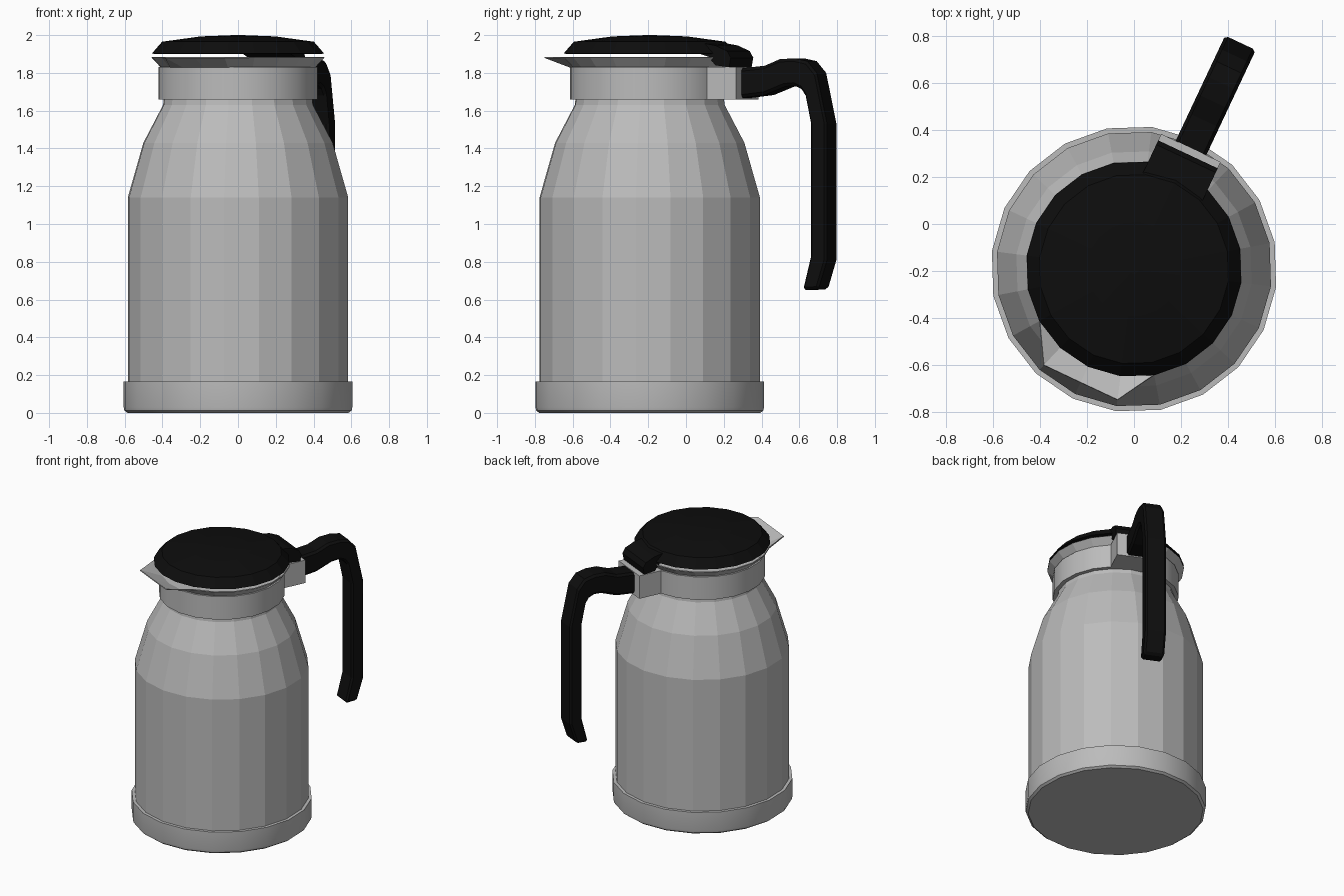
import bpy, bmesh
from math import radians, cos, sin, pi
from mathutils import Matrix

if "Cube" in bpy.data.objects:
    bpy.data.objects.remove(bpy.data.objects["Cube"])

SIDES = 20
# Local +x points toward the handle, local -x toward the spout
PLACE = Matrix.Translation((0, -0.192, 0)) @ Matrix.Rotation(radians(64.8), 4, 'Z')


def material(name, value):
    m = bpy.data.materials.new(name)
    m.use_nodes = True
    colour = (value, value, value, 1)
    m.diffuse_color = colour
    m.node_tree.nodes["Principled BSDF"].inputs["Base Color"].default_value = colour
    return m


steel = material("brushed steel", 0.5)
black = material("black plastic", 0.004)


def finish(name, bm, mat, smooth=False):
    bmesh.ops.recalc_face_normals(bm, faces=bm.faces)
    me = bpy.data.meshes.new(name)
    bm.to_mesh(me)
    bm.free()
    ob = bpy.data.objects.new(name, me)
    bpy.context.collection.objects.link(ob)
    ob.matrix_world = PLACE
    me.materials.append(mat)
    if smooth:
        bpy.ops.object.select_all(action='DESELECT')
        ob.select_set(True)
        bpy.context.view_layer.objects.active = ob
        bpy.ops.object.shade_smooth_by_angle(angle=radians(30))
    return ob


def lathe(name, profile, mat, smooth=False, caps=True, shape=None):
    """Rings of (radius, height); shape may change the radius per side."""
    bm = bmesh.new()
    rings = []
    for level, (r, z) in enumerate(profile):
        ring = []
        for i in range(SIDES):
            a = 2 * pi * i / SIDES
            rr = shape(level, i, r) if shape else r
            ring.append(bm.verts.new((rr * cos(a), rr * sin(a), z)))
        rings.append(ring)
    for low, high in zip(rings, rings[1:]):
        for i in range(SIDES):
            j = (i + 1) % SIDES
            bm.faces.new((low[i], low[j], high[j], high[i]))
    if caps:
        bm.faces.new(rings[0])
        bm.faces.new(rings[-1])
    return finish(name, bm, mat, smooth)


def strip(name, upper, lower, half, mat, bevel=0):
    """Solid bar swept through paired upper and lower side points."""
    bm = bmesh.new()
    rings = []
    for (u, z), (s, t) in zip(upper, lower):
        rings.append([bm.verts.new(p) for p in
                      ((u, -half, z), (u, half, z), (s, half, t), (s, -half, t))])
    for a, b in zip(rings, rings[1:]):
        for i in range(4):
            j = (i + 1) % 4
            bm.faces.new((a[i], a[j], b[j], b[i]))
    bm.faces.new(rings[0])
    bm.faces.new(rings[-1])
    ob = finish(name, bm, mat)
    if bevel:
        mod = ob.modifiers.new("soft edges", 'BEVEL')
        mod.width = bevel
        mod.segments = 1
        mod.limit_method = 'ANGLE'
        mod.angle_limit = radians(50)
    return ob


# Body and its bands
lathe("base_band", [(0.59, 0), (0.606, 0.012), (0.61, 0.03), (0.61, 0.165), (0.58, 0.165)],
      steel, smooth=True)
lathe("body", [(0.588, 0.15), (0.588, 1.14), (0.505, 1.43), (0.4, 1.63), (0.395, 1.67)], steel)
lathe("collar", [(0.425, 1.66), (0.425, 1.83)], steel, smooth=True)


# Flared rim, drawn out into a flat lip opposite the handle
def spout(level, i, r):
    reach = {SIDES // 2: 0.533, SIDES // 2 - 1: 0.56, SIDES // 2 + 1: 0.56}
    return reach.get(i, r) if level else r


rim = lathe("pouring_rim", [(0.4, 1.825), (0.457, 1.885)], steel, caps=False, shape=spout)
thick = rim.modifiers.new("thickness", 'SOLIDIFY')
thick.thickness = 0.006

# Lid with hinge tab
lathe("lid", [(0.43, 1.9), (0.46, 1.902), (0.405, 1.965), (0.2, 1.993), (0.02, 2.0)], black)
strip("lid_hinge",
      [(0.36, 1.96), (0.45, 1.945), (0.52, 1.915), (0.54, 1.88)],
      [(0.36, 1.9), (0.41, 1.885), (0.45, 1.84), (0.53, 1.83)], 0.14, black)

# Bracket joining the handle to the collar
strip("handle_bracket", [(0.36, 1.83), (0.57, 1.83)], [(0.36, 1.66), (0.57, 1.66)], 0.14, steel)

# Handle
strip("handle",
      [(0.54, 1.822), (0.70, 1.838), (0.79, 1.873), (0.875, 1.877), (0.95, 1.862),
       (1.005, 1.8), (1.065, 1.53), (1.065, 0.81), (1.015, 0.655)],
      [(0.54, 1.665), (0.70, 1.683), (0.82, 1.728), (0.875, 1.732), (0.915, 1.715),
       (0.94, 1.68), (0.972, 1.53), (0.972, 0.83), (0.925, 0.65)],
      0.072, black, bevel=0.014)
